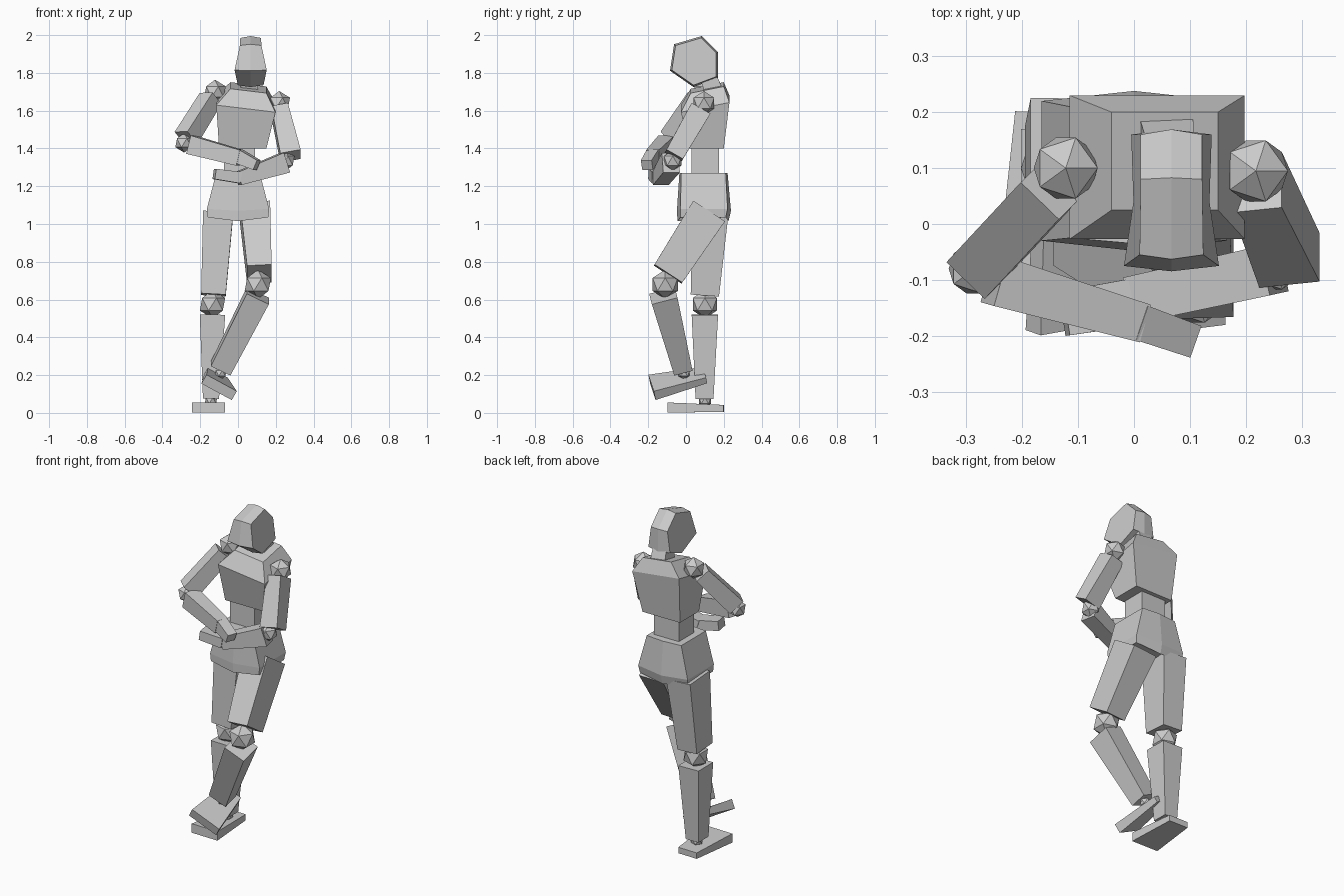
import bpy
import bmesh
from mathutils import Vector

cube = bpy.data.objects.get("Cube")
if cube:
    bpy.data.objects.remove(cube, do_unlink=True)

# Single flat colour
grey = bpy.data.materials.new("light_grey")
grey.use_nodes = True
grey.diffuse_color = (0.6, 0.6, 0.6, 1)
shader = next(n for n in grey.node_tree.nodes if n.type == 'BSDF_PRINCIPLED')
shader.inputs["Base Color"].default_value = (0.6, 0.6, 0.6, 1)


def finish(name, bm):
    bmesh.ops.recalc_face_normals(bm, faces=bm.faces)
    mesh = bpy.data.meshes.new(name)
    bm.to_mesh(mesh)
    bm.free()
    mesh.materials.append(grey)
    obj = bpy.data.objects.new(name, mesh)
    bpy.context.collection.objects.link(obj)
    return obj


def loft(name, rings):
    """Skin a closed solid through rings with equal point counts."""
    bm = bmesh.new()
    rows = [[bm.verts.new(p) for p in ring] for ring in rings]
    count = len(rows[0])
    for a, b in zip(rows, rows[1:]):
        for i in range(count):
            j = (i + 1) % count
            bm.faces.new((a[i], a[j], b[j], b[i]))
    bm.faces.new(rows[0])
    bm.faces.new(rows[-1])
    return finish(name, bm)


def limb(name, start, end, size_a, size_b, hint=(1, 0, 0)):
    """Tapered box from start to end; hint sets the width direction."""
    a, b = Vector(start), Vector(end)
    axis = (b - a).normalized()
    side = Vector(hint)
    side = (side - axis * side.dot(axis)).normalized()
    depth = axis.cross(side)
    corners = ((-1, -1), (1, -1), (1, 1), (-1, 1))
    loft(name, [[c + side * (i * w / 2) + depth * (j * d / 2) for i, j in corners]
                for c, (w, d) in ((a, size_a), (b, size_b))])


def ball(name, centre, radius):
    """Twenty-sided joint."""
    bm = bmesh.new()
    bmesh.ops.create_icosphere(bm, subdivisions=1, radius=radius)
    bmesh.ops.translate(bm, verts=bm.verts, vec=centre)
    finish(name, bm)


def rect(x0, x1, y0, y1, z, tilt=False):
    """Rectangle ring, optionally following the lean of the shoulders."""
    ring = [(x0, y0), (x1, y0), (x1, y1), (x0, y1)]
    return [(x, y, z + (0.2 * (y - 0.1) - 0.12 * (x - 0.05) if tilt else 0)) for x, y in ring]


# Head: six-point side profile (y, z, half width) with a raised centre ridge
profile = [(-0.075, 1.815, 0.085), (-0.055, 1.945, 0.057), (0.08, 1.985, 0.055),
           (0.16, 1.905, 0.055), (0.16, 1.78, 0.072), (0.04, 1.735, 0.068)]
head_x, mid_y, mid_z = 0.067, 0.045, 1.86
loft("head", [
    [(head_x - w, y, z) for y, z, w in profile],
    [(head_x, mid_y + (y - mid_y) * 1.08, mid_z + (z - mid_z) * 1.08) for y, z, w in profile],
    [(head_x + w, y, z) for y, z, w in profile]])
limb("neck", (0.055, 0.16, 1.67), (0.065, 0.11, 1.8), (0.1, 0.1), (0.085, 0.085))

# Torso
loft("chest", [rect(-0.1, 0.15, 0.02, 0.2, 1.4),
               rect(-0.115, 0.198, -0.027, 0.23, 1.635, True),
               rect(-0.04, 0.15, 0.025, 0.2, 1.72, True)])
loft("abdomen", [rect(-0.075, 0.09, 0.03, 0.175, z) for z in (1.22, 1.44)])


def hip_ring(w, y0, y1, z, bulge, drop=0):
    return [(-w, y0, z), (0, y0 - bulge, z - drop), (w, y0, z),
            (w, y1, z), (0, y1 + bulge, z - drop), (-w, y1, z)]


loft("pelvis", [hip_ring(0.16, -0.03, 0.21, 1.035, 0.015, 0.02),
                hip_ring(0.165, -0.03, 0.22, 1.08, 0.018, 0.01),
                hip_ring(0.115, -0.025, 0.21, 1.27, 0.01)])

# Raised left leg
limb("left_thigh", (0.09, 0.12, 1.065), (0.113, -0.095, 0.735), (0.16, 0.2), (0.13, 0.175))
ball("left_knee", (0.105, -0.11, 0.68), 0.078)
limb("left_shin", (0.105, -0.12, 0.62), (-0.092, -0.02, 0.235), (0.13, 0.14), (0.115, 0.1))
ball("left_ankle", (-0.092, -0.01, 0.21), 0.035)
limb("left_foot", (-0.1, -0.18, 0.135), (-0.115, 0.1, 0.2), (0.185, 0.055), (0.12, 0.035),
     (0.18, 0.045, -0.095))

# Standing right leg
limb("right_thigh", (-0.105, 0.13, 1.06), (-0.13, 0.1, 0.625), (0.16, 0.19), (0.13, 0.15))
ball("right_knee", (-0.135, 0.1, 0.575), 0.075)
limb("right_shin", (-0.135, 0.1, 0.52), (-0.143, 0.098, 0.075), (0.135, 0.14), (0.085, 0.095))
ball("right_ankle", (-0.143, 0.1, 0.065), 0.037)
limb("right_foot", (-0.157, -0.095, 0.028), (-0.15, 0.2, 0.024), (0.175, 0.054), (0.125, 0.036))

# Left arm, folded low across the waist
ball("left_shoulder", (0.218, 0.095, 1.64), 0.064)
limb("left_upper_arm", (0.22, 0.075, 1.605), (0.278, -0.065, 1.36), (0.09, 0.115), (0.11, 0.1))
ball("left_elbow", (0.25, -0.07, 1.335), 0.055)
limb("left_forearm", (0.25, -0.08, 1.325), (0.0, -0.135, 1.24), (0.11, 0.09), (0.07, 0.085), (0, 0, 1))
limb("left_hand", (0.01, -0.138, 1.245), (-0.125, -0.16, 1.265), (0.06, 0.085), (0.055, 0.08), (0, 0, 1))

# Right arm, folded above the other
ball("right_shoulder", (-0.122, 0.1, 1.7), 0.064)
limb("right_upper_arm", (-0.145, 0.065, 1.665), (-0.275, -0.075, 1.455), (0.095, 0.09),
     (0.095, 0.1), (1, -1, 0))
ball("right_elbow", (-0.285, -0.08, 1.43), 0.052)
limb("right_forearm", (-0.25, -0.1, 1.42), (0.01, -0.175, 1.35), (0.1, 0.09), (0.085, 0.07), (0, 0, 1))
limb("right_hand", (0.0, -0.172, 1.36), (0.1, -0.207, 1.312), (0.075, 0.065), (0.055, 0.06), (0, 0, 1))
